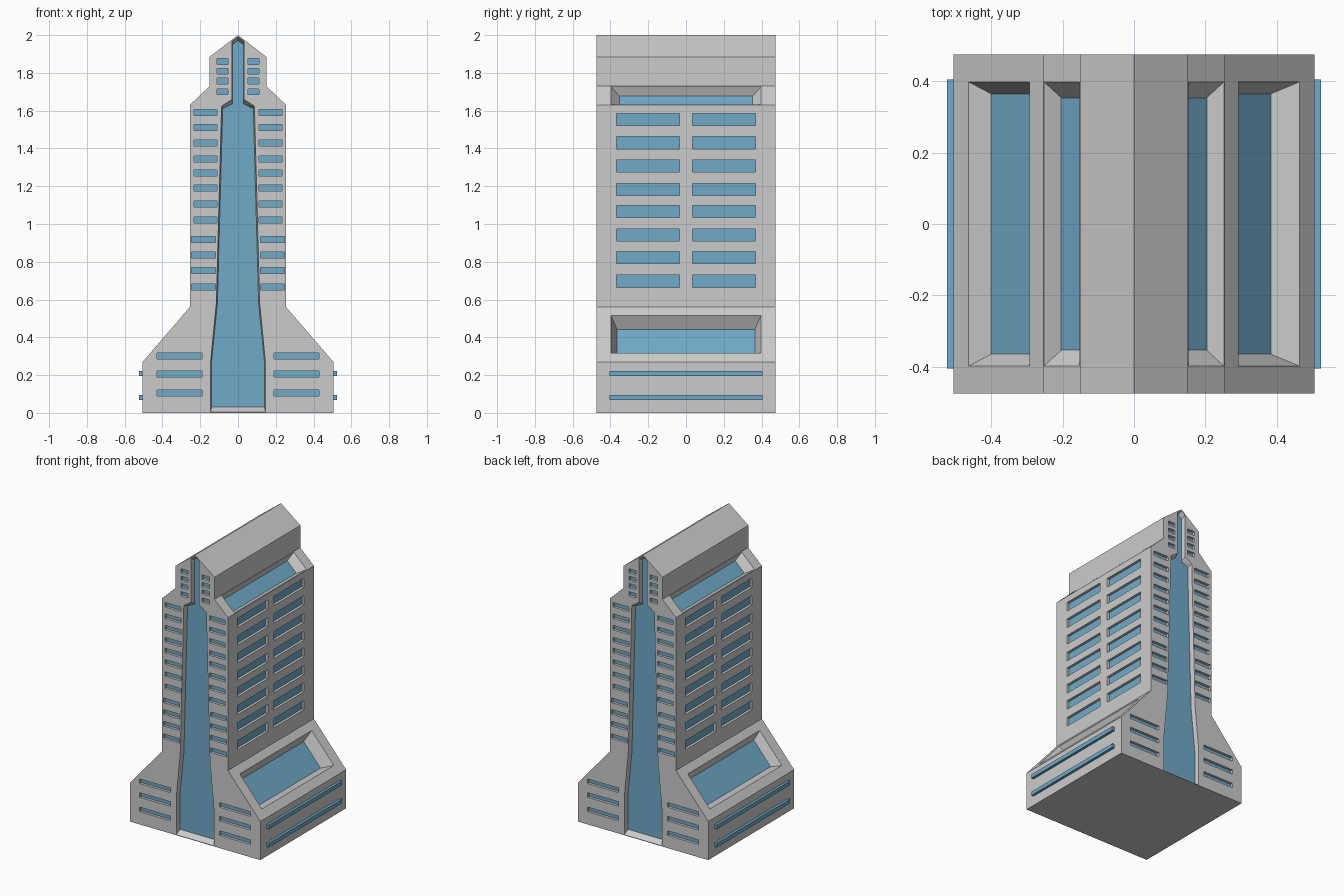
import bpy, bmesh
from mathutils import Vector

if "Cube" in bpy.data.objects:
    bpy.data.objects.remove(bpy.data.objects["Cube"])

glass_mat = bpy.data.materials.new("blue_glass")
glass_mat.diffuse_color = (0.16, 0.40, 0.58, 1)
glass_mat.use_nodes = True
glass_mat.node_tree.nodes["Principled BSDF"].inputs["Base Color"].default_value = glass_mat.diffuse_color


def to_object(bm, name, mat=None):
    me = bpy.data.meshes.new(name)
    bm.to_mesh(me)
    bm.free()
    ob = bpy.data.objects.new(name, me)
    bpy.context.collection.objects.link(ob)
    if mat:
        me.materials.append(mat)
    return ob


def loft(bm, a, b):
    """Closed solid between two matching outlines."""
    va, vb = [bm.verts.new(p) for p in a], [bm.verts.new(p) for p in b]
    n = len(a)
    faces = [bm.faces.new(va), bm.faces.new(vb[::-1])]
    faces += [bm.faces.new((va[i], vb[i], vb[(i + 1) % n], va[(i + 1) % n])) for i in range(n)]
    bmesh.ops.recalc_face_normals(bm, faces=faces)


cut, glass = bmesh.new(), bmesh.new()


def recess(outer, inner):
    """Cut a pocket from outer outline to inner outline and glaze its floor."""
    outer, inner = [Vector(p) for p in outer], [Vector(p) for p in inner]
    loft(cut, [o + (o - i) * 0.1 for o, i in zip(outer, inner)], inner)
    out = sum((o - i for o, i in zip(outer, inner)), Vector()).normalized()
    f = glass.faces.new([glass.verts.new(p + out * 0.002) for p in inner])
    f.normal_update()
    if f.normal.dot(out) < 0:
        f.normal_flip()


def mirrored(half):
    return half + [(-x, z) for x, z in reversed(half) if x > 0]


# Tower body: stepped profile extruded front to back
D = 0.475
half = [(0.505, 0), (0.505, 0.27), (0.255, 0.56), (0.255, 1.63),
        (0.15, 1.73), (0.15, 1.885), (0, 2.0)]
prof = mirrored(half)
bm = bmesh.new()
loft(bm, [(x, -D, z) for x, z in prof], [(x, D, z) for x, z in prof])
body = to_object(bm, "tower_body")

# Tall central glass channel, front and back
ch_out = mirrored([(0.145, 0.004), (0.145, 0.27), (0.115, 0.58), (0.087, 1.625),
                   (0.032, 1.66), (0.032, 1.967), (0, 1.991)])
ch_in = mirrored([(0.14, 0.03), (0.14, 0.27), (0.109, 0.58), (0.081, 1.61),
                  (0.028, 1.637), (0.028, 1.95), (0, 1.971)])
for f in (-1, 1):
    recess([(x, f * D, z) for x, z in ch_out], [(x, f * (D - 0.035), z) for x, z in ch_in])

# Small windows on the front and back: (x range, height, row centres)
rows = [(0.19, 0.43, 0.032, (0.105, 0.206, 0.302)),
        (0.12, 0.245, 0.032, (0.667, 0.755, 0.837, 0.918)),
        (0.11, 0.232, 0.032, (1.02, 1.105, 1.19, 1.27, 1.345, 1.43, 1.51, 1.59)),
        (0.053, 0.11, 0.03, (1.70, 1.757, 1.808, 1.86))]
for x0, x1, h, centres in rows:
    for z in centres:
        q = [(x0, z - h / 2), (x1, z - h / 2), (x1, z + h / 2), (x0, z + h / 2)]
        for s in (-1, 1):
            for f in (-1, 1):
                recess([(s * x, f * D, c) for x, c in q],
                       [(s * x, f * (D - 0.02), c) for x, c in q])

# Wide windows on the two sides
for z in (0.697, 0.822, 0.942, 1.067, 1.182, 1.307, 1.43, 1.553):
    q = [(0.035, z - 0.032), (0.368, z - 0.032), (0.368, z + 0.032), (0.035, z + 0.032)]
    for s in (-1, 1):
        for f in (-1, 1):
            recess([(s * 0.255, f * y, c) for y, c in q],
                   [(s * 0.235, f * y, c) for y, c in q])


# Sloped skylights with tapered walls
def skylight(s, lo, hi, margin, inset, y_inset, depth):
    lo, hi = Vector(lo), Vector(hi)
    t = (hi - lo).normalized()
    n = Vector((t.y, -t.x))
    lo, hi = lo + t * margin[0], hi - t * margin[1]
    li, ti = lo + t * inset - n * depth, hi - t * inset - n * depth

    def quad(a, b, y):
        return [(s * a.x, -y, a.y), (s * a.x, y, a.y), (s * b.x, y, b.y), (s * b.x, -y, b.y)]
    recess(quad(lo, hi, 0.398), quad(li, ti, 0.398 - y_inset))


for s in (-1, 1):
    skylight(s, (0.505, 0.27), (0.255, 0.56), (0.063, 0.057), 0.032,
             0.034, 0.08 if s > 0 else 0.058)
    skylight(s, (0.255, 1.63), (0.15, 1.73), (0.004, 0.004), 0.02, 0.045, 0.05)

# Cut all pockets out of the body
bmesh.ops.triangulate(cut, faces=cut.faces[:])
cutter = to_object(cut, "pocket_cutter")
cutter.hide_render = True
mod = body.modifiers.new("pockets", "BOOLEAN")
mod.operation, mod.solver, mod.object = "DIFFERENCE", "EXACT", cutter
bpy.context.view_layer.objects.active = body
bpy.ops.object.modifier_apply(modifier=mod.name)
bpy.data.objects.remove(cutter)
to_object(glass, "window_glass", glass_mat)

# Protruding glass strips on the base sides
bm = bmesh.new()
for s in (-1, 1):
    for z in (0.081, 0.209):
        q = [(-0.405, z - 0.014), (0.405, z - 0.014), (0.405, z + 0.014), (-0.405, z + 0.014)]
        loft(bm, [(s * 0.495, y, c) for y, c in q], [(s * 0.523, y, c) for y, c in q])
to_object(bm, "base_glass_strips", glass_mat)
